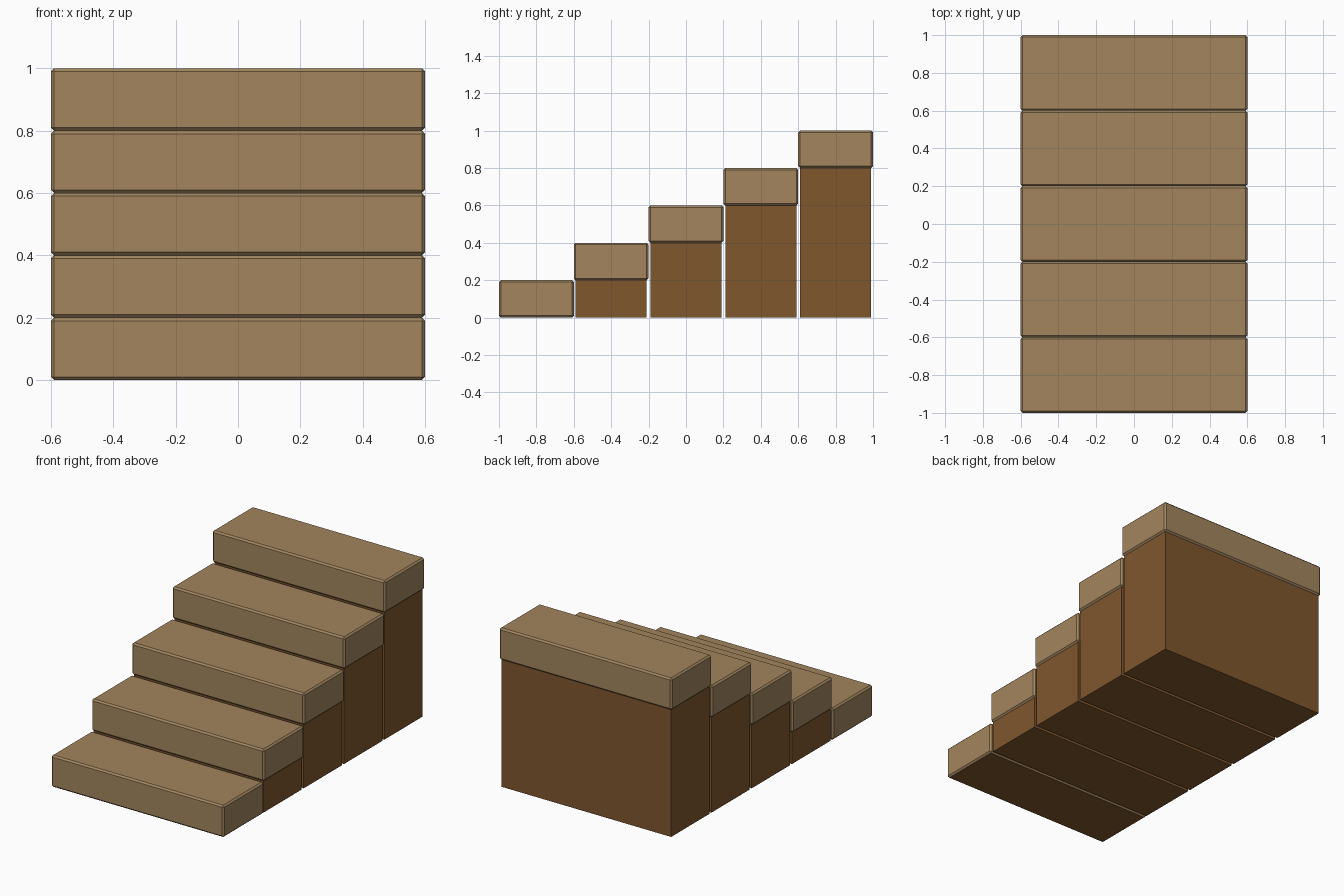
import bpy
import bmesh

STEPS, WIDTH, DEPTH, RISE, BEVEL = 5, 1.2, 0.4, 0.2, 0.01

if "Cube" in bpy.data.objects:
    bpy.data.objects.remove(bpy.data.objects["Cube"], do_unlink=True)


def make_material(name, rgb):
    mat = bpy.data.materials.new(name)
    mat.use_nodes = True
    color = (*rgb, 1.0)
    mat.diffuse_color = color
    mat.node_tree.nodes["Principled BSDF"].inputs["Base Color"].default_value = color
    return mat


tan = make_material("light_wood", (0.361, 0.235, 0.112))
brown = make_material("dark_wood", (0.215, 0.095, 0.027))


def box(name, size, center, mats, bevel=0.0, dark_bottom=False):
    bm = bmesh.new()
    bmesh.ops.create_cube(bm, size=1.0)
    bmesh.ops.scale(bm, vec=size, verts=bm.verts)
    if bevel:
        bmesh.ops.bevel(bm, geom=bm.edges[:], offset=bevel, segments=1,
                        affect='EDGES')
    bm.normal_update()
    if dark_bottom:
        for face in bm.faces:
            face.material_index = int(face.normal.z < -0.9)
    mesh = bpy.data.meshes.new(name)
    bm.to_mesh(mesh)
    bm.free()
    for mat in mats:
        mesh.materials.append(mat)
    obj = bpy.data.objects.new(name, mesh)
    obj.location = center
    bpy.context.collection.objects.link(obj)
    return obj


for i in range(STEPS):
    y = (i - (STEPS - 1) / 2) * DEPTH
    base = i * RISE

    # Chamfered step block; the lowest one has a dark underside
    box(f"step_{i + 1}", (WIDTH, DEPTH, RISE), (0, y, base + RISE / 2),
        [tan, brown], BEVEL, dark_bottom=(i == 0))

    # Slightly inset support reaching the floor
    if i:
        box(f"support_{i + 1}", (WIDTH - 2 * BEVEL, DEPTH - 2 * BEVEL, base),
            (0, y, base / 2), [brown])
